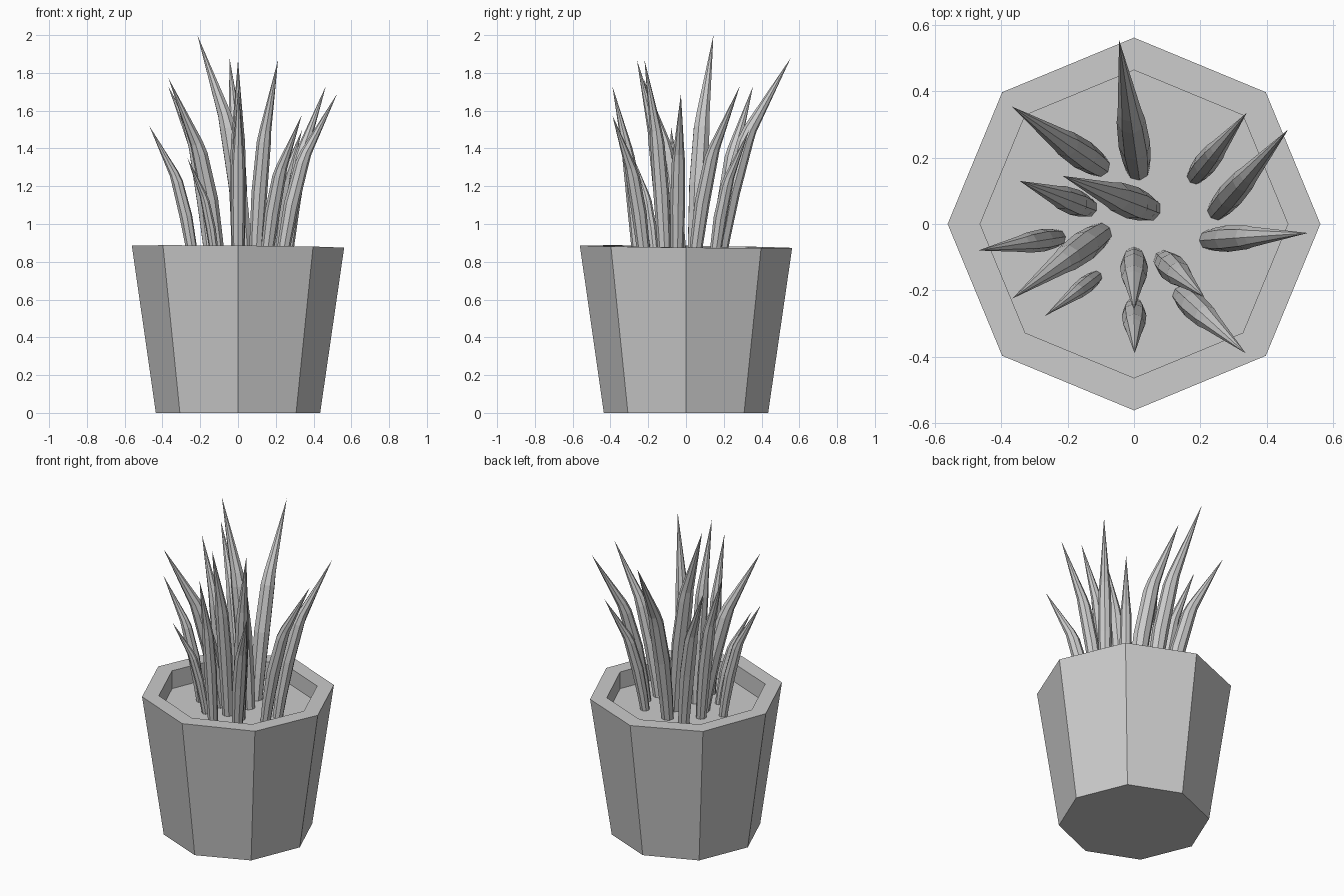
import bpy
import bmesh
from math import cos, sin, pi
from mathutils import Vector

cube = bpy.data.objects.get("Cube")
if cube:
    bpy.data.objects.remove(cube, do_unlink=True)

# One plain grey for everything
grey = bpy.data.materials.new("plain grey")
grey.use_nodes = True
colour = (0.6, 0.6, 0.6, 1)
grey.diffuse_color = colour
grey.node_tree.nodes["Principled BSDF"].inputs["Base Color"].default_value = colour

SIDES = 8
SOIL = 0.77


def ring(bm, centre, radius, u=Vector((1, 0, 0)), v=Vector((0, 1, 0))):
    angles = [2 * pi * i / SIDES for i in range(SIDES)]
    return [bm.verts.new(centre + radius * (u * cos(a) + v * sin(a))) for a in angles]


def bridge(bm, lower, upper):
    for i in range(SIDES):
        j = (i + 1) % SIDES
        bm.faces.new((lower[i], lower[j], upper[j], upper[i]))


def finish(bm, name):
    bmesh.ops.recalc_face_normals(bm, faces=bm.faces)
    mesh = bpy.data.meshes.new(name)
    bm.to_mesh(mesh)
    bm.free()
    mesh.materials.append(grey)
    bpy.context.collection.objects.link(bpy.data.objects.new(name, mesh))


# Pot: outer wall, rim, inner wall and soil, with a very slightly tilted rim
bm = bmesh.new()
profile = [(0.435, 0), (0.562, 0.88), (0.464, 0.88), (0.464, SOIL)]
rings = [ring(bm, Vector((0, 0, z)), r) for r, z in profile]
for lower, upper in zip(rings, rings[1:]):
    bridge(bm, lower, upper)
bm.faces.new(rings[0])
bm.faces.new(rings[-1])
for vert in rings[1] + rings[2]:
    vert.co.z -= 0.009 * vert.co.x + 0.011 * vert.co.y
finish(bm, "pot")

# Leaf sections: height share, outward share, thickness share
SECTIONS = [(-0.02, 0, 0.75), (0.14, 0.07, 0.88), (0.36, 0.19, 1.0),
            (0.6, 0.38, 0.9), (0.66, 0.45, 0.75)]


def leaf(name, base, tip, radius):
    bm = bmesh.new()
    base = Vector((*base, SOIL))
    reach = Vector(tip) - base
    flat = Vector((reach.x, reach.y, 0))
    side = Vector((0, 0, 1)).cross(flat).normalized()
    spine = [base + flat * out + Vector((0, 0, reach.z * up)) for up, out, _ in SECTIONS]
    spine.append(Vector(tip))
    rings = []
    for i, (_, _, thick) in enumerate(SECTIONS):
        along = (spine[i + 1] - spine[max(i - 1, 0)]).normalized()
        rings.append(ring(bm, spine[i], radius * thick, side, along.cross(side)))
    for lower, upper in zip(rings, rings[1:]):
        bridge(bm, lower, upper)
    bm.faces.new(rings[0])
    # Pointed end
    point = bm.verts.new(spine[-1])
    for i in range(SIDES):
        bm.faces.new((rings[-1][i], rings[-1][(i + 1) % SIDES], point))
    finish(bm, name)


# Base on the soil, tip, thickness
LEAVES = [
    ((0.012, 0.165), (-0.045, 0.555, 1.88), 0.048),
    ((-0.105, 0.175), (-0.37, 0.355, 1.73), 0.045),
    ((0.185, 0.145), (0.34, 0.335, 1.5), 0.035),
    ((0.25, 0.04), (0.465, 0.285, 1.73), 0.04),
    ((0.225, -0.048), (0.525, -0.027, 1.69), 0.04),
    ((0.145, -0.215), (0.337, -0.39, 1.575), 0.04),
    ((0.09, -0.11), (0.212, -0.22, 1.87), 0.042),
    ((-0.115, -0.16), (-0.268, -0.277, 1.35), 0.026),
    ((-0.1, -0.03), (-0.367, -0.225, 1.77), 0.046),
    ((0, -0.1), (0, -0.26, 1.87), 0.042),
    ((0, -0.25), (0.002, -0.39, 1.73), 0.037),
    ((-0.23, -0.042), (-0.47, -0.08, 1.52), 0.034),
    ((-0.14, 0.05), (-0.345, 0.13, 1.73), 0.04),
    ((0.045, 0.045), (-0.215, 0.145, 2.0), 0.05),
]
for number, (base, tip, radius) in enumerate(LEAVES, 1):
    leaf(f"leaf_{number}", base, tip, radius)
